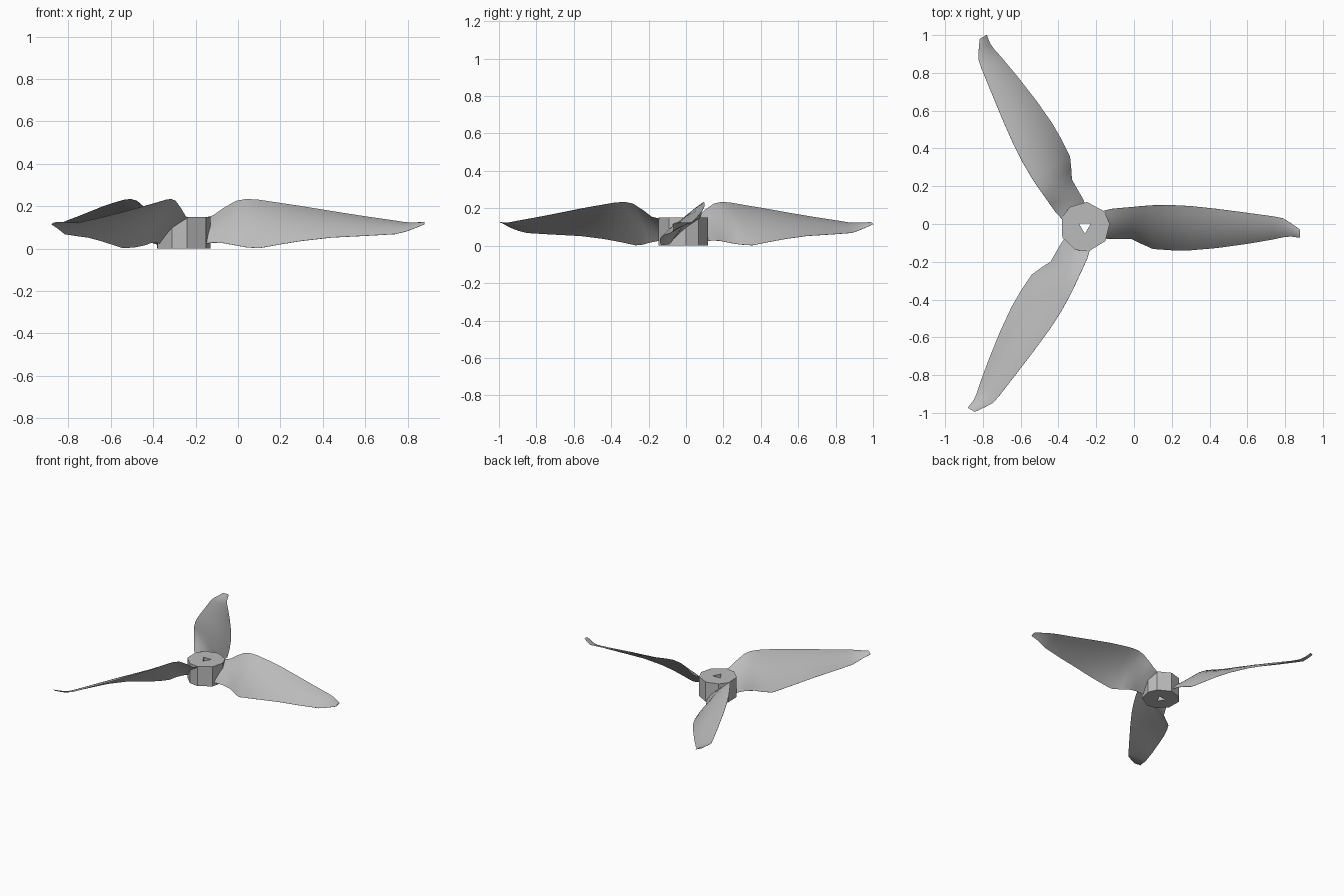
import bpy, bmesh, math
from mathutils import Vector

cube = bpy.data.objects.get("Cube")
if cube:
    bpy.data.objects.remove(cube, do_unlink=True)

CENTRE = Vector((-0.26, -0.015, 0))

grey = bpy.data.materials.new("plain_grey")
grey.use_nodes = True
grey.diffuse_color = (0.5, 0.5, 0.5, 1)
grey.node_tree.nodes["Principled BSDF"].inputs["Base Color"].default_value = grey.diffuse_color


def make_object(name, bm):
    """Turn a bmesh into an object standing on the propeller axis."""
    bmesh.ops.recalc_face_normals(bm, faces=bm.faces)
    mesh = bpy.data.meshes.new(name)
    bm.to_mesh(mesh)
    bm.free()
    mesh.materials.append(grey)
    obj = bpy.data.objects.new(name, mesh)
    bpy.context.collection.objects.link(obj)
    obj.location = CENTRE
    return obj


def smooth(obj, degrees):
    bpy.ops.object.select_all(action="DESELECT")
    obj.select_set(True)
    bpy.context.view_layer.objects.active = obj
    bpy.ops.object.shade_smooth_by_angle(angle=math.radians(degrees))


def bridge(bm, ring_a, ring_b):
    count = len(ring_a)
    for i in range(count):
        j = (i + 1) % count
        bm.faces.new((ring_a[i], ring_a[j], ring_b[j], ring_b[i]))


# Blade stations: distance along the span, then y and z of the high and low edges
STATIONS = [
    (.08, .08, .14, -.06, .02),
    (.14, .095, .155, -.065, .028),
    (.19, .10, .19, -.065, .026),
    (.25, .105, .225, -.065, .015),
    (.30, .11, .234, -.09, .006),
    (.36, .114, .23, -.117, .002),
    (.46, .115, .215, -.124, .02),
    (.56, .11, .20, -.124, .036),
    (.70, .095, .177, -.112, .052),
    (.86, .074, .152, -.09, .06),
    (1.0, .055, .132, -.066, .068),
    (1.05, .045, .124, -.055, .08),
    (1.09, .02, .123, -.051, .094),
    (1.14, -.015, .125, -.058, .115),
]
CHORD_STEPS = 8


def section(x, y_high, z_high, y_low, z_low):
    """Thin cambered section between the low and the high edge."""
    high, low = Vector((x, y_high, z_high)), Vector((x, y_low, z_low))
    chord = high - low
    normal = Vector((0, -chord.z, chord.y)).normalized()
    thick = 0.003 + 0.03 * chord.length
    upper, lower = [], []
    for i in range(CHORD_STEPS + 1):
        t = i / CHORD_STEPS
        arch = 4 * t * (1 - t)
        middle = low + chord * t + normal * chord.length * 0.05 * arch
        half = normal * (0.001 + thick * arch) / 2
        upper.append(middle + half)
        lower.append(middle - half)
    return upper + lower[::-1]


bm = bmesh.new()
rings = [[bm.verts.new(p) for p in section(*s)] for s in STATIONS]
for a, b in zip(rings, rings[1:]):
    bridge(bm, a, b)
bm.faces.new(rings[0])
bm.faces.new(rings[-1])
blade = make_object("blade_left", bm)
smooth(blade, 40)

# The other two blades share the first blade's mesh
for k, name in enumerate(("blade_back", "blade_front"), 1):
    copy = bpy.data.objects.new(name, blade.data)
    copy.location = CENTRE
    copy.rotation_euler.z = k * math.tau / 3
    bpy.context.collection.objects.link(copy)


# Hub: faceted drum with a three-sided bore through it
def polygon(bm, angles, radius, z):
    return [bm.verts.new((radius * math.cos(a), radius * math.sin(a), z)) for a in angles]


third = math.tau / 3
outer_angles = [math.radians(a) + k * third for k in range(3) for a in (7, 38, 85)]
bore_angles = [math.radians(30) + (i // 3) * third for i in range(9)]
bore_corners = [math.radians(30) + k * third for k in range(3)]

bm = bmesh.new()
tops, bottoms = [], []
for z, store in ((0.15, tops), (0, bottoms)):
    store.append(polygon(bm, outer_angles, 0.132, z))
    store.append(polygon(bm, bore_corners, 0.037, z))
bridge(bm, bottoms[0], tops[0])
bridge(bm, bottoms[1], tops[1])
# Ring-shaped end faces, three rim corners to each bore corner
for outer, bore in (tops, bottoms):
    for k in range(3):
        rim = [outer[(3 * k + i) % 9] for i in range(4)]
        bm.faces.new(rim + [bore[(k + 1) % 3], bore[k]])
make_object("hub", bm)
